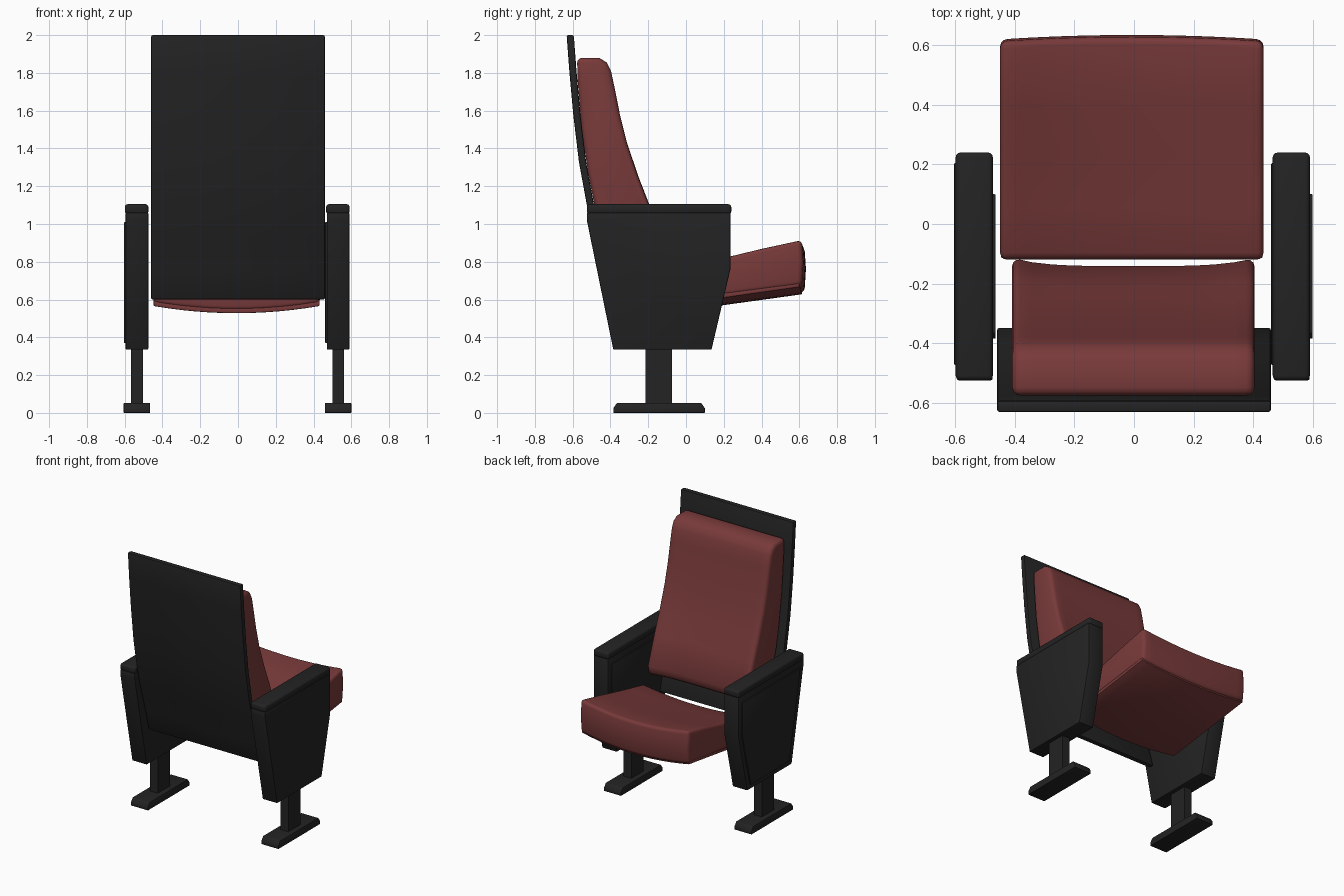
import bpy
import bmesh
import math

cube = bpy.data.objects.get("Cube")
if cube:
    bpy.data.objects.remove(cube, do_unlink=True)


def make_material(name, colour):
    mat = bpy.data.materials.new(name)
    mat.use_nodes = True
    mat.diffuse_color = colour
    mat.node_tree.nodes["Principled BSDF"].inputs["Base Color"].default_value = colour
    return mat


RED = make_material("red upholstery", (0.19, 0.042, 0.042, 1))
BLACK = make_material("black plastic", (0.017, 0.017, 0.017, 1))


def prism(name, profile, x0, x1, mat, bevel=0.0, segments=2, slices=1, bend=None):
    """Sweep a (y, z) profile along x, optionally bend it, then soften its sharp edges."""
    bm = bmesh.new()
    rings = []
    for i in range(slices + 1):
        t = 2 * i / slices - 1
        x = x0 + (x1 - x0) * i / slices
        ring = []
        for y, z in profile:
            dy, dz = bend(t, y, z) if bend else (0, 0)
            ring.append(bm.verts.new((x, y + dy, z + dz)))
        rings.append(ring)
    n = len(profile)
    for a, b in zip(rings, rings[1:]):
        for k in range(n):
            bm.faces.new((a[k], a[(k + 1) % n], b[(k + 1) % n], b[k]))
    bm.faces.new(rings[0])
    bm.faces.new(rings[-1])
    bmesh.ops.recalc_face_normals(bm, faces=bm.faces)
    if bevel:
        sharp = [e for e in bm.edges if e.calc_face_angle(0) > math.radians(40)]
        bmesh.ops.bevel(bm, geom=sharp, offset=bevel, segments=segments,
                        profile=0.5, affect='EDGES', clamp_overlap=True)
    mesh = bpy.data.meshes.new(name)
    bm.to_mesh(mesh)
    bm.free()
    mesh.materials.append(mat)
    obj = bpy.data.objects.new(name, mesh)
    bpy.context.collection.objects.link(obj)
    bpy.ops.object.select_all(action='DESELECT')
    obj.select_set(True)
    bpy.context.view_layer.objects.active = obj
    bpy.ops.object.shade_smooth_by_angle(angle=math.radians(35))
    return obj


def box(y0, y1, z0, z1):
    return [(y0, z0), (y1, z0), (y1, z1), (y0, z1)]


# Curved rear panel: a spine line given thickness toward the front
spine = [(-0.385, 0.6), (-0.425, 0.75), (-0.475, 0.92), (-0.525, 1.1),
         (-0.567, 1.33), (-0.597, 1.58), (-0.617, 1.8), (-0.632, 2.0)]
panel = spine + [(y + 0.038, z) for y, z in reversed(spine)]
prism("back_panel", panel, -0.46, 0.46, BLACK, bevel=0.008)


# Backrest cushion: hollow across the front, deepest near the bottom
def hollow(t, y, z):
    front = y > -0.42 and z < 1.8 and y > -0.42 - (z - 0.82) * 0.1 + 0.05
    depth = 0.028 * max(0, 1.5 - z) / 0.65
    return (-depth * (1 - t ** 4) if front else 0, 0)


backrest = [(-0.39, 0.82), (-0.13, 0.82), (-0.115, 0.89), (-0.19, 1.1), (-0.25, 1.25),
            (-0.312, 1.43), (-0.35, 1.58), (-0.38, 1.73), (-0.397, 1.81),
            (-0.42, 1.855), (-0.46, 1.88), (-0.577, 1.88), (-0.573, 1.75),
            (-0.552, 1.5), (-0.52, 1.28), (-0.485, 1.1)]
prism("backrest_cushion", backrest, -0.41, 0.405, RED, bevel=0.028,
      segments=3, slices=12, bend=hollow)


# Seat cushion and the thin shell beneath it, both sagging toward the middle
def sag(t, y, z):
    bulge = 0.015 if y > 0.5 else 0
    return bulge * (1 - t * t), -0.038 * (1 - t * t)


seat = [(-0.12, 0.58), (0.612, 0.675), (0.62, 0.8), (0.612, 0.918),
        (0.4, 0.872), (0.235, 0.832), (0.05, 0.79), (-0.12, 0.755)]
prism("seat_cushion", seat, -0.45, 0.435, RED, bevel=0.024,
      segments=3, slices=12, bend=sag)
shell = [(-0.115, 0.565), (0.6, 0.666), (0.6, 0.69), (-0.115, 0.595)]
prism("seat_shell", shell, -0.447, 0.432, RED, bevel=0.006, slices=12, bend=sag)

# Arm stands: same assembly on both sides
arm = [(-0.385, 0.335), (0.135, 0.335), (0.235, 0.76), (0.235, 1.06),
       (-0.525, 1.06), (-0.525, 1.02)]
cover = [(-0.345, 0.37), (0.105, 0.37), (0.205, 0.765), (0.205, 1.01), (-0.475, 1.01)]
foot = [(-0.385, 0.0), (0.1, 0.0), (0.1, 0.025), (0.08, 0.053),
        (-0.365, 0.053), (-0.385, 0.025)]
for side, cx in (("right", 0.53), ("left", -0.535)):
    prism(side + "_arm_body", arm, cx - 0.06, cx + 0.06, BLACK, bevel=0.006)
    prism(side + "_arm_cover", cover, cx - 0.069, cx - 0.05, BLACK, bevel=0.004)
    prism(side + "_armrest", box(-0.525, 0.24, 1.052, 1.105), cx - 0.064, cx + 0.061,
          BLACK, bevel=0.016, segments=3)
    prism(side + "_post", box(-0.215, -0.075, 0.04, 0.35), cx - 0.031, cx + 0.031, BLACK)
    prism(side + "_foot", foot, cx - 0.07, cx + 0.07, BLACK, bevel=0.003)
